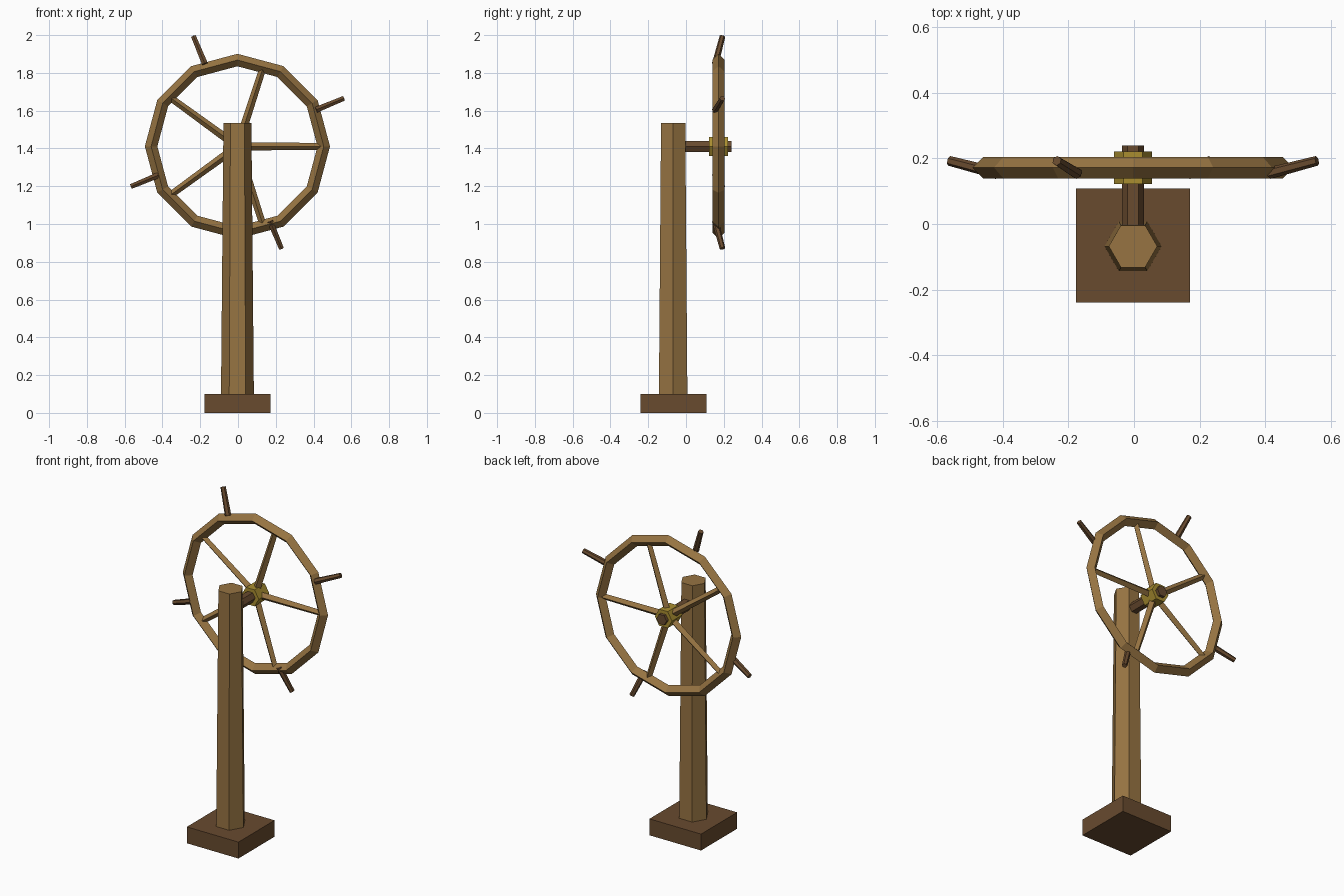
import bpy
import bmesh
from math import cos, sin, pi, radians
from mathutils import Vector

cube = bpy.data.objects.get("Cube")
if cube:
    bpy.data.objects.remove(cube, do_unlink=True)


def material(name, rgb):
    mat = bpy.data.materials.new(name)
    mat.use_nodes = True
    mat.diffuse_color = (*rgb, 1)
    mat.node_tree.nodes["Principled BSDF"].inputs["Base Color"].default_value = (*rgb, 1)
    return mat


wood = material("light_wood", (0.31, 0.175, 0.055))
dark = material("dark_wood", (0.14, 0.07, 0.028))
brass = material("brass", (0.40, 0.27, 0.03))

X, Y = Vector((1, 0, 0)), Vector((0, 1, 0))
CX, WHEEL_Y, WHEEL_Z = -0.003, 0.172, 1.411


def bar(name, start, end, r1, r2, sides, corner, mat):
    """Tapered prism from start to end with one edge turned toward corner."""
    start, end = Vector(start), Vector(end)
    axis = (end - start).normalized()
    u = (corner - axis * corner.dot(axis)).normalized()
    v = axis.cross(u)
    bm = bmesh.new()
    rings = []
    for centre, r in ((start, r1), (end, r2)):
        angles = [2 * pi * i / sides for i in range(sides)]
        rings.append([bm.verts.new(centre + r * (cos(a) * u + sin(a) * v)) for a in angles])
    low, high = rings
    bm.faces.new(low[::-1])
    bm.faces.new(high)
    for i in range(sides):
        j = (i + 1) % sides
        bm.faces.new((low[i], low[j], high[j], high[i]))
    mesh = bpy.data.meshes.new(name)
    bm.to_mesh(mesh)
    bm.free()
    mesh.materials.append(mat)
    obj = bpy.data.objects.new(name, mesh)
    bpy.context.collection.objects.link(obj)
    return obj


def on_wheel(angle, radius, y=WHEEL_Y, z=WHEEL_Z):
    return (CX + radius * cos(angle), y, z + radius * sin(angle))


# Square foot and tapered six-sided post
bpy.ops.mesh.primitive_cube_add(size=1, location=(CX, -0.066, 0.05))
foot = bpy.context.object
foot.name = "foot_block"
foot.scale = (0.348, 0.348, 0.1)
foot.data.materials.append(dark)
bar("post", (CX, -0.068, 0.1), (CX, -0.068, 1.535), 0.087, 0.074, 6, X, wood)

# Axle and hub
bar("axle", (CX, -0.05, WHEEL_Z), (CX, 0.24, WHEEL_Z), 0.034, 0.034, 6, X, dark)
bar("hub", (CX, 0.122, WHEEL_Z), (CX, 0.222, WHEEL_Z), 0.058, 0.058, 6, X, brass)

# Twelve-sided rim with a diamond cross-section
bpy.ops.mesh.primitive_torus_add(
    major_segments=12, minor_segments=4, major_radius=0.457, minor_radius=0.033,
    location=(CX, WHEEL_Y, WHEEL_Z), rotation=(pi / 2, 0, 0))
rim = bpy.context.object
rim.name = "wheel_rim"
rim.data.materials.append(wood)
for face in rim.data.polygons:
    face.use_smooth = False

# Five spokes
for i in range(5):
    a = radians(72 * i)
    bar(f"spoke_{i + 1}", on_wheel(a, 0.03), on_wheel(a, 0.45), 0.022, 0.018, 4, Y, wood)

# Four grips leaning backward from the rim
for i in range(4):
    a = radians(22.5 + 90 * i)
    bar(f"grip_{i + 1}", on_wheel(a, 0.45, 0.155, 1.432), on_wheel(a, 0.608, 0.193, 1.432),
        0.018, 0.015, 6, Y, dark)
